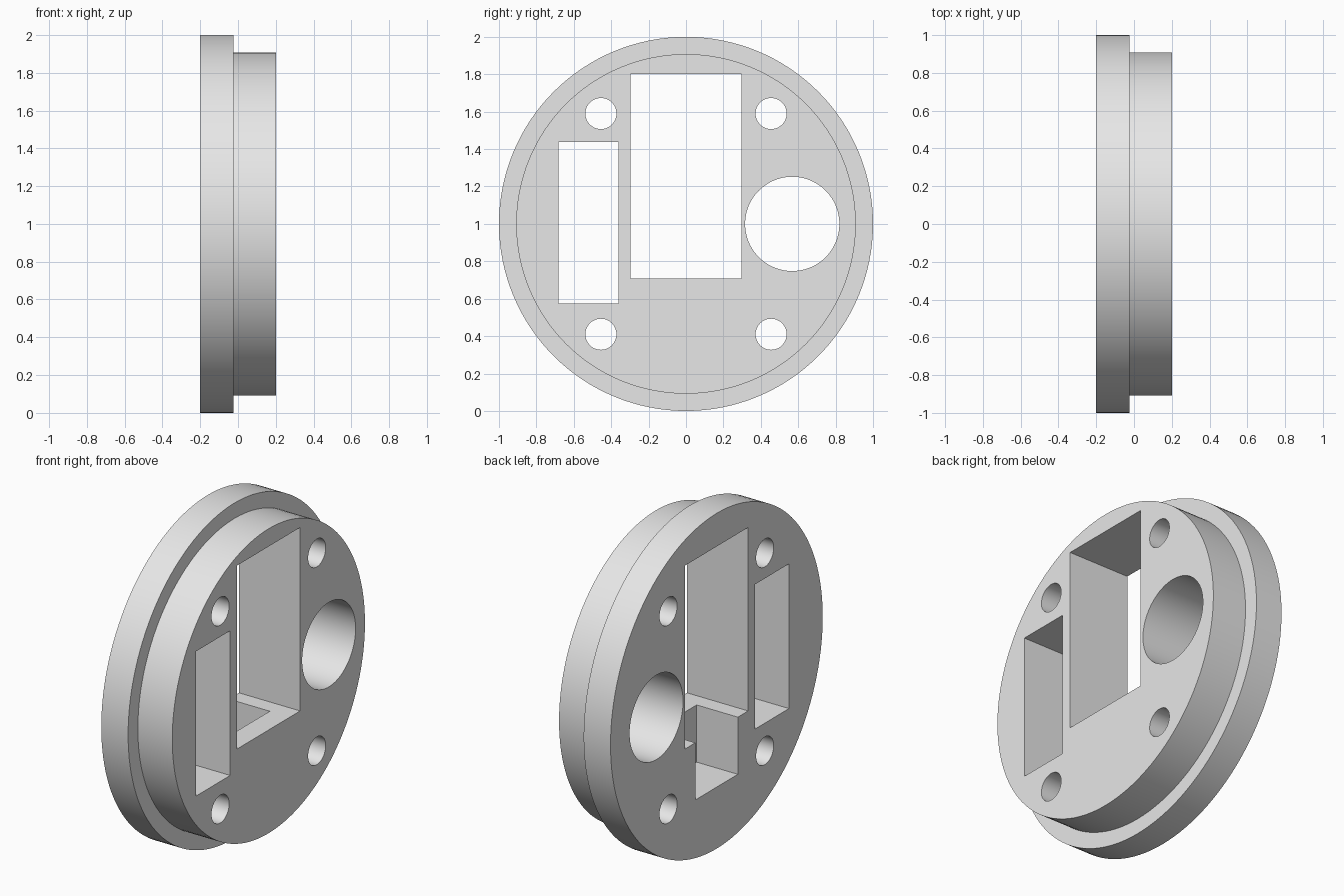
import bpy, bmesh, math
from mathutils import Matrix

old = bpy.data.objects.get("Cube")
if old:
    bpy.data.objects.remove(old, do_unlink=True)

SEGMENTS = 128
BACK, STEP, FRONT = -0.202, -0.025, 0.202   # disc layers along x
MID = 1.0                                   # height of the disc axis

grey = bpy.data.materials.new("plain grey")
grey.use_nodes = True
colour = (0.8, 0.8, 0.8, 1)
grey.diffuse_color = colour
grey.node_tree.nodes["Principled BSDF"].inputs["Base Color"].default_value = colour


def add_object(name, bm):
    bmesh.ops.recalc_face_normals(bm, faces=bm.faces)
    mesh = bpy.data.meshes.new(name)
    bm.to_mesh(mesh)
    bm.free()
    obj = bpy.data.objects.new(name, mesh)
    bpy.context.collection.objects.link(obj)
    mesh.materials.append(grey)
    return obj


def lathe(name, profile, y, z, segments):
    """Closed round solid along x from (x, radius) points."""
    bm = bmesh.new()
    rings = []
    for x, r in profile:
        angles = [2 * math.pi * i / segments for i in range(segments)]
        rings.append([bm.verts.new((x, y + r * math.cos(a), z + r * math.sin(a)))
                      for a in angles])
    for a, b in zip(rings, rings[1:]):
        for i in range(segments):
            j = (i + 1) % segments
            bm.faces.new((a[i], a[j], b[j], b[i]))
    bm.faces.new(rings[0])
    bm.faces.new(rings[-1])
    return add_object(name, bm)


def box(name, x0, x1, y0, y1, z0, z1):
    bm = bmesh.new()
    place = Matrix.Translation(((x0 + x1) / 2, (y0 + y1) / 2, (z0 + z1) / 2))
    size = Matrix.Diagonal((x1 - x0, y1 - y0, z1 - z0, 1))
    bmesh.ops.create_cube(bm, size=1, matrix=place @ size)
    return add_object(name, bm)


# Stepped disc: wide flange and narrower boss in one solid
body = lathe("stepped_disc",
             [(BACK, 1), (STEP, 1), (STEP, 0.908), (FRONT, 0.908)], 0, MID, SEGMENTS)

# Through openings: large window, side slot, round port
cutters = [
    box("window_cutter", -0.5, 0.5, -0.297, 0.297, 0.708, 1.802),
    box("slot_cutter", -0.5, 0.5, -0.682, -0.362, 0.575, 1.438),
    lathe("port_cutter", [(-0.5, 0.252), (0.5, 0.252)], 0.568, MID, 96),
    # Blind notch under the window, open to the flange side
    box("notch_cutter", -0.5, 0.07, -0.2, 0.2, 0.367, 0.9),
]

# Four bolt holes
for y in (-0.455, 0.455):
    for dz in (-0.59, 0.59):
        cutters.append(lathe("bolt_hole_cutter", [(-0.5, 0.083), (0.5, 0.083)],
                             y, MID + dz, 48))

bpy.ops.object.select_all(action='DESELECT')
bpy.context.view_layer.objects.active = body
body.select_set(True)
for cutter in cutters:
    cutter.hide_render = True
    mod = body.modifiers.new(cutter.name, 'BOOLEAN')
    mod.operation = 'DIFFERENCE'
    mod.solver = 'EXACT'
    mod.object = cutter
    bpy.ops.object.modifier_apply(modifier=mod.name)
    bpy.data.objects.remove(cutter, do_unlink=True)

bpy.ops.object.shade_smooth_by_angle(angle=math.radians(30))
